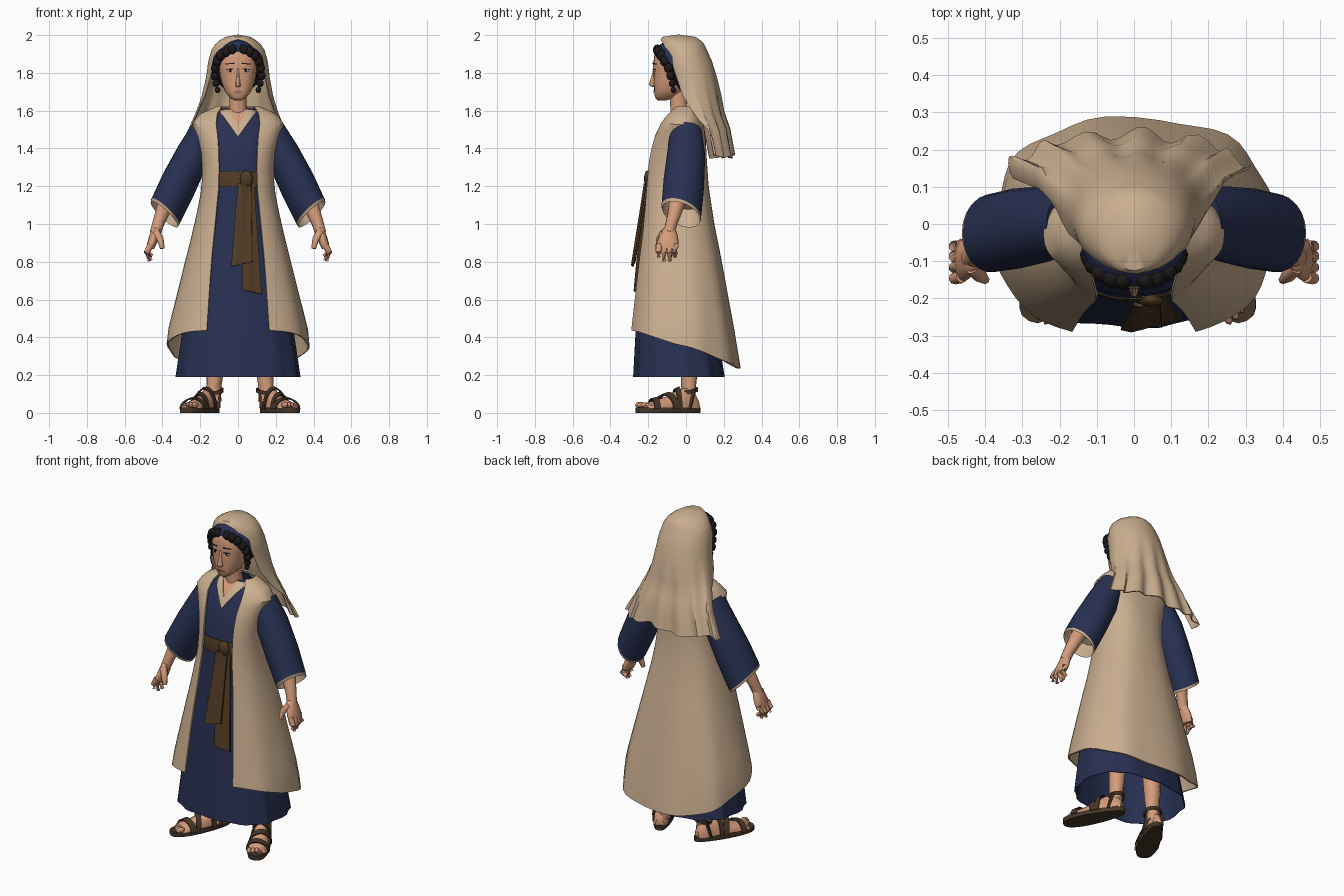
import bpy, bmesh, math
from math import sin, cos, pi, radians
from mathutils import Vector, Matrix

if "Cube" in bpy.data.objects:
    bpy.data.objects.remove(bpy.data.objects["Cube"])

def material(name, rgb):
    m = bpy.data.materials.new(name)
    m.diffuse_color = (*rgb, 1)
    m.use_nodes = True
    m.node_tree.nodes["Principled BSDF"].inputs["Base Color"].default_value = m.diffuse_color
    return m

NAVY = material("navy cloth", (0.021, 0.030, 0.085))
BEIGE = material("beige cloth", (0.60, 0.43, 0.28))
SKIN = material("skin", (0.66, 0.33, 0.195))
BELT = material("brown sash", (0.085, 0.044, 0.018))
LEATHER = material("dark leather", (0.062, 0.036, 0.02))
HAIR = material("black hair", (0.012, 0.009, 0.011))
LIP = material("lip red", (0.42, 0.17, 0.11))
WHITE = material("eye white", (0.62, 0.55, 0.48))

def finish(name, bm, mat, thick=0.0, angle=38):
    bmesh.ops.remove_doubles(bm, verts=bm.verts, dist=0.0003)
    bmesh.ops.recalc_face_normals(bm, faces=bm.faces)
    rim = [e.is_boundary for e in bm.edges]
    me = bpy.data.meshes.new(name)
    bm.to_mesh(me)
    bm.free()
    me.materials.append(mat)
    me.polygons.foreach_set("use_smooth", [True] * len(me.polygons))
    me.set_sharp_from_angle(angle=radians(angle))
    ob = bpy.data.objects.new(name, me)
    bpy.context.scene.collection.objects.link(ob)
    if thick:
        for e, open_edge in zip(me.edges, rim):
            e.use_edge_sharp = e.use_edge_sharp or open_edge
        mod = ob.modifiers.new("thickness", 'SOLIDIFY')
        mod.thickness, mod.offset = thick, 0

def loft(name, rows, mat, closed=True, caps=(False, False), thick=0.0, xform=Matrix(), angle=38):
    """Skin a list of equally long point rows."""
    bm = bmesh.new()
    vs = [[bm.verts.new(xform @ Vector(p)) for p in r] for r in rows]
    n = len(rows[0])
    for a, b in zip(vs, vs[1:]):
        for i in range(n if closed else n - 1):
            j = (i + 1) % n
            bm.faces.new((a[i], a[j], b[j], b[i]))
    for flag, r in zip(caps, (vs[0], vs[-1])):
        if flag:
            bm.faces.new(r)
    finish(name, bm, mat, thick, angle)

def tube(name, pts, mat, n=10, xform=Matrix()):
    """Round tube through (x, y, z, radius) points."""
    rows = []
    for i, p in enumerate(pts):
        a, b = pts[max(i - 1, 0)], pts[min(i + 1, len(pts) - 1)]
        q = (Vector(b[:3]) - Vector(a[:3])).to_track_quat('Z', 'Y')
        rows.append([Vector(p[:3]) + q @ Vector((p[3] * cos(2 * pi * k / n), p[3] * sin(2 * pi * k / n), 0)) for k in range(n)])
    loft(name, rows, mat, caps=(True, True), xform=xform, angle=60)

def ball(name, loc, size, mat, seg=14, xform=Matrix()):
    bm = bmesh.new()
    m = xform @ Matrix.Translation(loc) @ Matrix.Diagonal((*size, 1))
    bmesh.ops.create_uvsphere(bm, u_segments=seg, v_segments=max(6, seg // 2 + 1), radius=1, matrix=m)
    finish(name, bm, mat, angle=60)

def sp(v, e=0.8):
    return math.copysign(abs(v) ** e, v)

def section(prof, z):
    """Interpolate a profile of (z, half width, front y, back y, ...)."""
    z = min(max(z, prof[0][0]), prof[-1][0])
    for a, b in zip(prof, prof[1:]):
        if z <= b[0]:
            t = (z - a[0]) / (b[0] - a[0])
            return [u + (v - u) * t for u, v in zip(a[1:], b[1:])]

def around(p, th, z, k=1.0):
    return (p[0] * k * sp(sin(th)), (p[1] + p[2]) / 2 - (p[2] - p[1]) / 2 * k * sp(cos(th)), z)

def front(prof, x, z):
    p = section(prof, z)
    s = min(abs(x) / p[0], 1) ** 1.25
    return (p[1] + p[2]) / 2 - (p[2] - p[1]) / 2 * (1 - s * s) ** 0.4

def patch(name, prof, edges, mat, off, thick, wave=0.0, flare=0.0):
    """Strip of (z_left, x_left, z_right, x_right) rows laid on the front of a body."""
    rows = []
    for zl, xl, zr, xr in edges:
        pts = [(i / 4, xl + (xr - xl) * i / 4, zl + (zr - zl) * i / 4) for i in range(5)]
        out = off + flare * (edges[0][0] - zl)
        rows.append([(x, front(prof, x, z) - out - wave * sin(t * 2 * pi), z) for t, x, z in pts])
    loft(name, rows, mat, closed=False, thick=thick)

def blend(a, b, n):
    return [[u + (v - u) * i / n for u, v in zip(a, b)] for i in range(n + 1)]

# Long dress with pleats that grow toward the hem
DRESS = [(0.19, .325, -.275, .20), (0.45, .288, -.262, .16), (0.8, .22, -.235, .12), (1.1, .165, -.205, .085),
         (1.22, .15, -.195, .08), (1.35, .165, -.188, .08), (1.47, .17, -.152, .08), (1.55, .15, -.11, .06), (1.61, .085, -.06, .04)]
rows = []
for z in (.19, .3, .45, .62, .8, .95, 1.1, 1.22, 1.35, 1.41, 1.47, 1.51, 1.55, 1.58, 1.61):
    amp = 0.022 * max(0, 1 - (z - .19) / .8)
    rows.append([around(section(DRESS, z), pi * i / 24, z, 1 + amp * sin(pi * i / 2 + .6)) for i in range(48)])
loft("dress", rows, NAVY, thick=0.004, angle=25)
# Open-fronted sleeveless coat; last profile column is the half opening
COAT = [(0.20, .38, -.31, .285, .18), (0.43, .365, -.302, .25, .165), (0.8, .275, -.262, .185, .14), (1.0, .225, -.236, .145, .12),
        (1.2, .185, -.219, .115, .10), (1.35, .187, -.204, .105, .10), (1.45, .212, -.175, .10, .105),
        (1.53, .24, -.138, .09, .115), (1.58, .20, -.10, .075, .11), (1.62, .11, -.062, .055, .085)]
rows = []
for t in (0, .03, .05, .075, .1, .13, .16, .2, .25, .3, .37, .45, .55, .65, .75, .85, .93, 1):
    row = []
    for f in [i / 44 for i in range(45)]:
        z = 1.62 + t * (.335 + .1 * cos(2 * pi * f) - 1.62)
        p = section(COAT, z)
        th0 = math.asin(min(.95, (p[3] / p[0]) ** 1.25))
        th = th0 + f * (2 * pi - 2 * th0)
        row.append(around(p, th, z, 1 + .025 * t * t * sin(8 * th + .5) * sin(pi * f)))
    rows.append(row)
loft("coat", rows, BEIGE, closed=False, thick=0.009)
# Neckline, neck, sash with knot and two hanging tails
patch("neckline", DRESS, blend((1.605, -.054, 1.605, .054), (1.513, -.001, 1.513, .001), 5), SKIN, .005, .003)
tube("neck", [(0, -.025, 1.52, .06), (0, -.032, 1.58, .052), (0, -.04, 1.64, .045), (0, -.045, 1.73, .047)], SKIN, 14)
loft("sash", [[around(section(DRESS, z), pi * i / 18, z - .006 * sin(pi * i / 18), k) for i in range(36)]
              for z, k in ((1.195, 1.06), (1.22, 1.09), (1.25, 1.09), (1.278, 1.06))], BELT, thick=0.004)
ball("sash_knot", (.045, -.203, 1.238), (.036, .020, .046), BELT, 10)
patch("sash_tail_long", DRESS, blend((1.22, .015, 1.22, .085), (.65, .025, .63, .125), 7), BELT, .014, .009, .005, .015)
patch("sash_tail_short", DRESS, blend((1.215, .0, 1.215, .07), (.775, -.035, .80, .075), 6), BELT, .018, .009, .006, .06)
# Head, nose, mouth and hair mass
HEAD = [(1.655, .02, -.152, -.10), (1.67, .045, -.164, -.06), (1.70, .068, -.168, -.02), (1.74, .085, -.17, .02),
        (1.79, .097, -.172, .05), (1.85, .104, -.174, .06), (1.91, .095, -.165, .05), (1.95, .06, -.12, .02)]
loft("head", [[around(section(HEAD, z), pi * i / 12, z) for i in range(24)]
              for z in (1.655, 1.67, 1.70, 1.74, 1.765, 1.79, 1.82, 1.85, 1.88, 1.91, 1.95)], SKIN, caps=(True, True), angle=60)
NOSE = ((1.724, .011, -.172), (1.731, .016, -.194), (1.745, .014, -.195), (1.785, .009, -.182), (1.83, .007, -.172))
loft("nose", [[(-w, -.16, z), (-w * .5, y, z), (w * .5, y, z), (w, -.16, z)] for z, w, y in NOSE], SKIN, caps=(True, True), angle=80)
patch("upper_lip", HEAD, blend((1.70, -.026, 1.70, .026), (1.706, -.012, 1.706, .012), 2), LIP, .003, .002)
patch("lower_lip", HEAD, blend((1.692, -.014, 1.692, .014), (1.699, -.025, 1.699, .025), 2), LIP, .004, .002)
ball("hair", (0, -.01, 1.82), (.13, .113, .125), HAIR, 20)
CURLS = [(.03, -.150, 1.922, .026), (.06, -.145, 1.912, .027), (.088, -.128, 1.893, .028), (.107, -.11, 1.862, .027),
         (.12, -.092, 1.825, .024), (.124, -.082, 1.785, .022), (.117, -.072, 1.745, .019), (.108, -.066, 1.71, .015)]
# Blue under-cap, visible as a band below the veil
bm = bmesh.new()
bmesh.ops.create_uvsphere(bm, u_segments=28, v_segments=18, radius=1,
                          matrix=Matrix.Translation((0, -.042, 1.84)) @ Matrix.Diagonal((.138, .148, .14, 1)))
bmesh.ops.bisect_plane(bm, geom=bm.verts[:] + bm.edges[:] + bm.faces[:], plane_co=(0, -.17, 1.918), plane_no=(0, .75, 1), clear_inner=True)
finish("headband", bm, NAVY, thick=0.004)
# Veil: dome over the head, opening at the face and falling behind the shoulders
VEIL = [(1.36, .315, .14, .10, 90), (1.5, .25, .11, .11, 93), (1.6, .21, .07, .12, 106), (1.68, .185, .04, .14, 116),
        (1.78, .165, .02, .14, 120), (1.86, .155, 0, .135, 124), (1.92, .138, -.012, .12, 138), (1.95, .118, -.02, .114, 148),
        (1.965, .102, -.026, .107, 158), (1.976, .085, -.032, .099, 180), (1.988, .063, -.037, .086, 180), (2.0, 0, -.04, 0, 180)]
rows = []
for z in (1.36, 1.43, 1.5, 1.55, 1.6, 1.64, 1.68, 1.73, 1.78, 1.82, 1.86, 1.89, 1.92, 1.935, 1.95, 1.965, 1.976, 1.988, 1.996, 2.0):
    rx, yc, ry, ub = section(VEIL, z)
    w = max(0, (1.8 - z) / .44)
    row = []
    for u in [radians(ub) * (i / 20 - 1) for i in range(41)]:
        k = 1 + .04 * w * sin(9 * u + 1)
        row.append((rx * k * sin(u) - .015 * w, yc + ry * k * cos(u) + .016 * w * sin(13 * u), z + .012 * w * w * sin(5 * u)))
    rows.append(row)
loft("veil", rows, BEIGE, closed=False, thick=0.006)
# Wide sleeves: centre, outward half vector in x/z, half depth, forward tilt
SLEEVE = [(.185, 0, 1.485, .05, .055, .085, 0), (.24, 0, 1.36, .075, .055, .102, 0),
          (.315, -.012, 1.21, .08, .06, .108, .15), (.385, -.025, 1.065, .075, .065, .105, .3)]

def sleeve_row(r, k=1.0, drop=0.0):
    cx, cy, cz, ax, az, ry, tilt = r
    pts = [(k * cos(pi * i / 11), k * sin(pi * i / 11) * ry) for i in range(22)]
    return [(cx + ax * c + drop * .4, cy + s, cz + az * c - tilt * s - drop) for c, s in pts]

PALM = [(.43, -.088, .98, .026, .030), (.442, -.092, .94, .027, .048), (.455, -.096, .90, .026, .058), (.464, -.098, .868, .02, .056)]
FOOT = [(.062, .022, .07), (.045, .034, .10), (0, .038, .135), (-.05, .042, .118), (-.1, .046, .088),
        (-.16, .05, .066), (-.205, .048, .055), (-.222, .04, .04)]
for s, side in ((1, "right"), (-1, "left")):
    flip = Matrix.Diagonal((s, 1, 1, 1))
    # Collar, eyes, brows and curls framing the face
    patch("collar_" + side, DRESS, blend((1.605, .052 * s, 1.60, .1 * s), (1.515, 0, 1.46, 0), 6), BEIGE, .008, .006)
    y = front(HEAD, .042, 1.812)
    ball("eye_" + side, (.042 * s, y, 1.812), (.018, .004, .008), WHITE, 12)
    ball("iris_" + side, (.041 * s, y - .003, 1.812), (.008, .003, .008), HAIR, 10)
    patch("eyelid_" + side, HEAD, [(1.820, .022 * s, 1.816, .062 * s), (1.824, .024 * s, 1.820, .062 * s)], HAIR, .004, .003)
    patch("eyebrow_" + side, HEAD, [(1.847, .018 * s, 1.845, .068 * s), (1.854, .019 * s, 1.849, .068 * s)], HAIR, .003, .003)
    for i, (x, y, z, r) in enumerate(CURLS):
        ball(f"curl_{side}_{i}", (x, y, z), (r, r, r * 1.1), HAIR, 8, flip)
    # Sleeve with pale lining
    loft("sleeve_" + side, [sleeve_row(r) for r in SLEEVE], NAVY, caps=(True, False), xform=flip)
    mid = [(a + b) / 2 for a, b in zip(SLEEVE[2], SLEEVE[3])]
    loft("sleeve_lining_" + side, [sleeve_row(mid, .9), sleeve_row(SLEEVE[3], .96, .014), sleeve_row(SLEEVE[3])],
         BEIGE, caps=(True, False), xform=flip)
    # Forearm, hand and fingers
    tube("forearm_" + side, [(.335, -.025, 1.2, .042), (.385, -.05, 1.1, .042), (.42, -.075, 1.01, .032), (.437, -.09, .955, .03)], SKIN, 12, flip)
    loft("palm_" + side, [[(x + a * cos(pi * i / 6), y + b * sin(pi * i / 6), z) for i in range(12)]
                          for x, y, z, a, b in PALM], SKIN, caps=(True, True), xform=flip, angle=60)
    for i, (y, tip) in enumerate(((-.142, .825), (-.113, .803), (-.083, .806), (-.056, .83))):
        tube(f"finger_{side}_{i}", [(.463, y, .89, .017), (.482, y - .004, .85, .0165), (.478 - .008 * i, y - .003, tip, .011)], SKIN, 8, flip)
    tube("thumb_" + side, [(.435, -.115, .955, .022), (.412, -.14, .92, .019), (.40, -.15, .87, .012)], SKIN, 8, flip)
    # Leg, foot and toes, turned outward
    M = flip @ Matrix.Translation((.16 + .01 * s, 0, 0)) @ Matrix.Rotation(radians(27), 4, 'Z') @ Matrix.Diagonal((1.15, 1.12, 1, 1))
    tube("leg_" + side, [(-.012, .02, .06, .036), (-.012, .02, .14, .035), (-.016, .025, .22, .04), (-.02, .03, .42, .05)], SKIN, 12, M)
    loft("foot_" + side, [[(w * cos(pi * i / 10), y, .026 + (h - .026) * sin(pi * i / 10)) for i in range(11)]
                          for y, w, h in FOOT], SKIN, caps=(True, True), xform=M)
    for i in range(5):
        r = .016 - .0015 * i
        ball(f"toe_{side}_{i}", (-.037 + .019 * i, -.226 + .008 * i * i / 3, .042), (r * .72, .026, r), SKIN, 8, M)
    # Sandal sole and straps
    sole = [(sp(sin(a), .75) * (.052 + .01 * cos(a)), -.093 - .168 * cos(a)) for a in [pi * i / 14 for i in range(28)]]
    loft("sole_" + side, [[(x * k, y, z) for x, y in sole] for z, k in ((0, .97), (.006, 1), (.024, 1), (.028, .97))],
         LEATHER, caps=(True, True), xform=M)
    for j, (y0, y1, lean) in enumerate(((-.185, -.155, -.01), (-.12, -.09, .025), (-.06, -.036, -.01))):
        arch = []
        for y in (y0, y1):
            w, h = section([(-b[0], b[1], b[2]) for b in FOOT], -y)
            arch.append([((w + .008) * cos(a), y + lean * cos(a), .02 + (h - .006) * sin(a)) for a in [pi * i / 12 for i in range(13)]])
        loft(f"strap_{side}_{j}", arch, LEATHER, closed=False, thick=.007, xform=M)
    ring = [[(-.012 + .043 * cos(a), .018 + .045 * sin(a), z + .011 * sin(a)) for a in [pi * i / 8 for i in range(16)]] for z in (.105, .125)]
    loft("ankle_strap_" + side, ring, LEATHER, thick=.006, xform=M)
    for x, where in ((-.043, "inner"), (.036, "outer")):
        tube(f"heel_strap_{side}_{where}", [(x, .0, .02, .008), (x, .012, .07, .008), (x * .95, .025, .12, .008)], LEATHER, 6, M)
